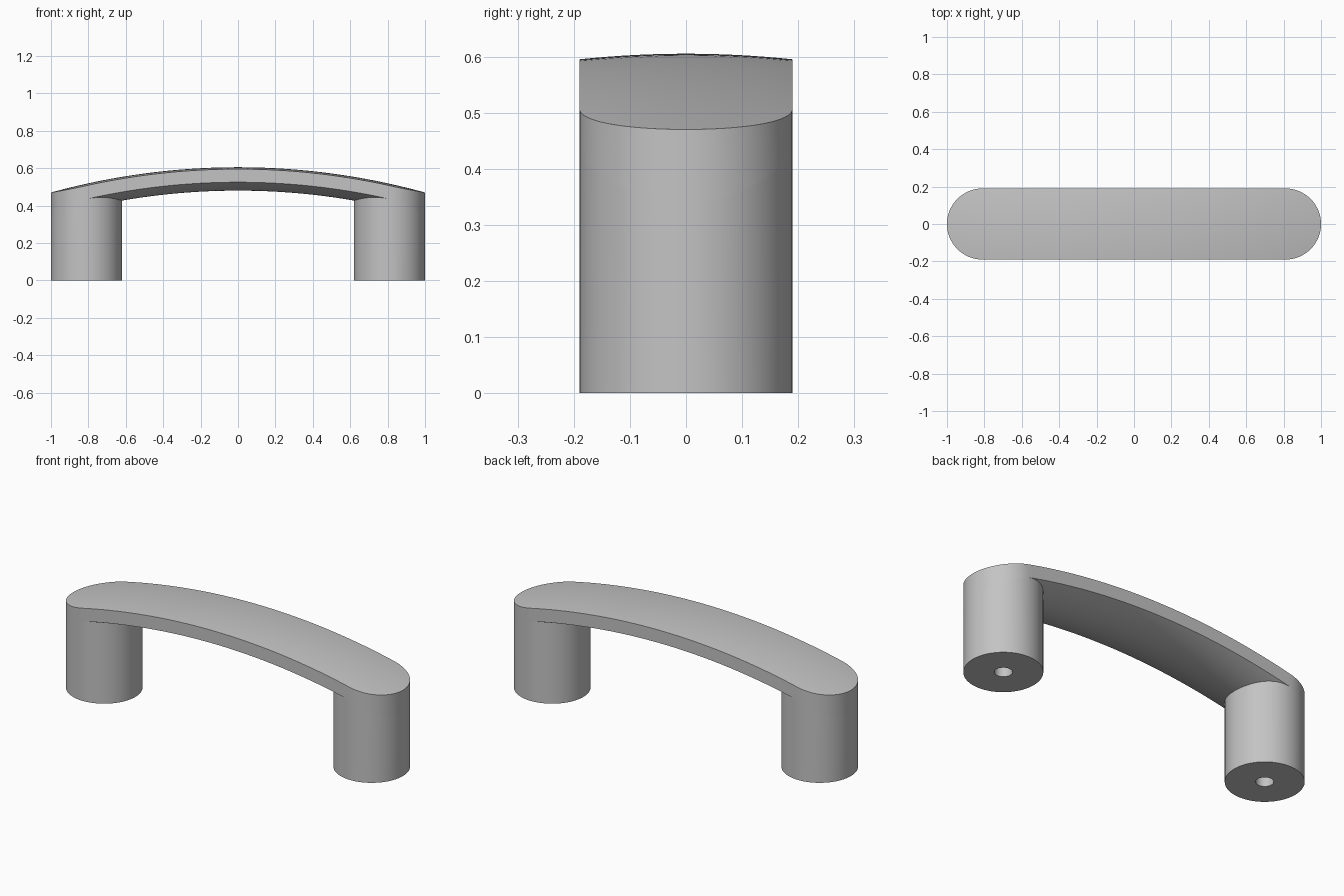
import bpy, bmesh
from math import sin, cos, pi, sqrt

cube = bpy.data.objects.get("Cube")
if cube:
    bpy.data.objects.remove(cube, do_unlink=True)

RADIUS = 0.19      # leg radius and half the bar width
LEG_X = 0.81       # leg centre distance from the middle
ARC_Z = -3.165     # height of the arch centre
HOLE_R, HOLE_DEPTH = 0.043, 0.3
SEGS = 64          # sides of a full circle
ROWS = 64          # divisions along the bar

metal = bpy.data.materials.new("satin grey")
metal.use_nodes = True
grey = (0.55, 0.55, 0.55, 1)
metal.diffuse_color = grey
metal.node_tree.nodes["Principled BSDF"].inputs["Base Color"].default_value = grey


def arch(radius, x):
    return ARC_Z + sqrt(radius ** 2 - x ** 2)


def top_z(x, y):
    return arch(3.77 - 0.01 * (y / RADIUS) ** 2, x)


def under_z(x, y):
    return arch(3.645 + 0.045 * (y / RADIUS) ** 2, x)


def finish(bm, name):
    bmesh.ops.recalc_face_normals(bm, faces=bm.faces)
    mesh = bpy.data.meshes.new(name)
    bm.to_mesh(mesh)
    bm.free()
    mesh.materials.append(metal)
    obj = bpy.data.objects.new(name, mesh)
    bpy.context.collection.objects.link(obj)
    bpy.ops.object.select_all(action='DESELECT')
    obj.select_set(True)
    bpy.context.view_layer.objects.active = obj
    bpy.ops.object.shade_smooth_by_angle(angle=pi / 7)


# Arched bar: crowned top and underside sheets in a round-ended outline
bm = bmesh.new()
cols = SEGS // 2


def sheet(height):
    grid = []
    for j in range(cols + 1):
        t = -pi / 2 + pi * j / cols
        y, end = RADIUS * sin(t), LEG_X + RADIUS * cos(t)
        xs = [end * (2 * i / ROWS - 1) for i in range(ROWS + 1)]
        grid.append([bm.verts.new((x, y, height(x, y))) for x in xs])
    for a, b in zip(grid, grid[1:]):
        for i in range(ROWS):
            bm.faces.new((a[i], a[i + 1], b[i + 1], b[i]))
    rim = grid[0] + [row[-1] for row in grid[1:-1]]
    return rim + grid[-1][::-1] + [row[0] for row in grid[-2:0:-1]]


def bridge(lower, upper):
    for i in range(len(lower)):
        k = (i + 1) % len(lower)
        bm.faces.new((lower[i], lower[k], upper[k], upper[i]))


bridge(sheet(under_z), sheet(top_z))
finish(bm, "arched_bar")

# Legs: round posts trimmed to the underside, each with a blind screw hole
for side, label in ((1, "left"), (-1, "right")):
    bm = bmesh.new()

    def ring(radius, height):
        verts = []
        for i in range(SEGS):
            a = 2 * pi * i / SEGS
            x, y = side * LEG_X + radius * cos(a), radius * sin(a)
            verts.append(bm.verts.new((x, y, height(x, y))))
        return verts

    loops = [ring(RADIUS, under_z), ring(RADIUS, lambda x, y: 0),
             ring(HOLE_R, lambda x, y: 0), ring(HOLE_R, lambda x, y: HOLE_DEPTH)]
    for outer, inner in zip(loops, loops[1:]):
        bridge(outer, inner)
    bm.faces.new(loops[-1])
    # keep the walls facing outward by closing the hidden top
    bm.faces.new(loops[0])
    finish(bm, label + "_leg")
